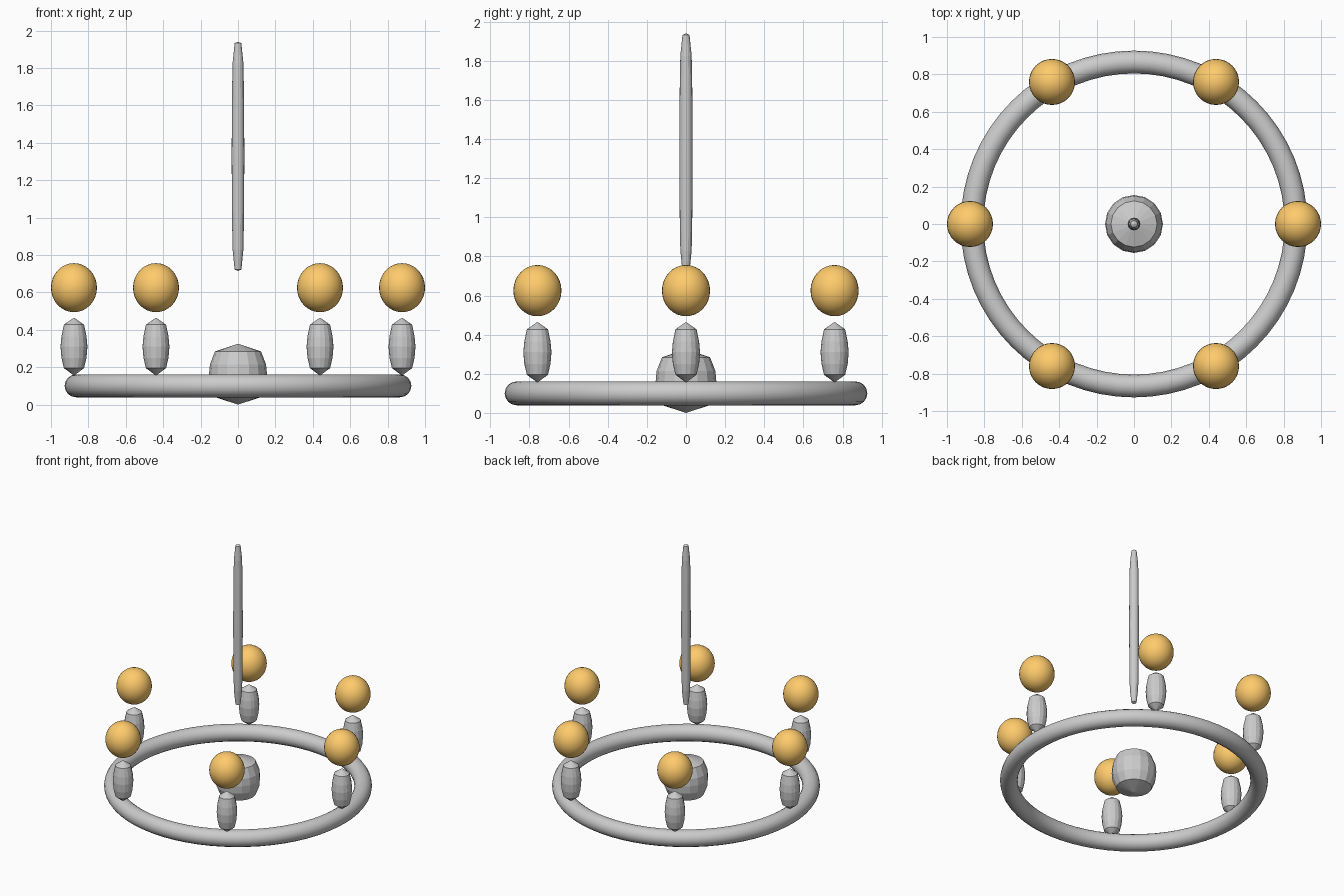
import bpy, bmesh, math

if "Cube" in bpy.data.objects:
    bpy.data.objects.remove(bpy.data.objects["Cube"])

SIDES = 16


def lathe(name, profile, loc, smooth=False):
    """Revolve (radius, z) points around z; radius 0 closes to a tip."""
    bm = bmesh.new()
    rings = []
    for r, z in profile:
        if r == 0:
            rings.append([bm.verts.new((0, 0, z))] * SIDES)
        else:
            rings.append([bm.verts.new((r * math.cos(2 * math.pi * i / SIDES),
                                        r * math.sin(2 * math.pi * i / SIDES), z))
                          for i in range(SIDES)])
    for a, b in zip(rings, rings[1:]):
        for i in range(SIDES):
            j = (i + 1) % SIDES
            bm.faces.new(list(dict.fromkeys([a[i], a[j], b[j], b[i]])))
    bmesh.ops.recalc_face_normals(bm, faces=bm.faces)
    mesh = bpy.data.meshes.new(name)
    bm.to_mesh(mesh)
    bm.free()
    obj = bpy.data.objects.new(name, mesh)
    obj.location = loc
    bpy.context.collection.objects.link(obj)
    return obj


amber = bpy.data.materials.new("amber_glass")
amber.diffuse_color = (1.0, 0.6, 0.15, 1)
amber.use_nodes = True
amber.node_tree.nodes["Principled BSDF"].inputs["Base Color"].default_value = amber.diffuse_color

# Hoop
bpy.ops.mesh.primitive_torus_add(location=(0, 0, 0.1), major_radius=0.866,
                                 minor_radius=0.061, major_segments=64,
                                 minor_segments=16)
bpy.context.object.name = "hoop"
bpy.ops.object.shade_smooth()

# Central faceted hub
lathe("hub", [(0, 0), (0.123, 0.04), (0.150, 0.105), (0.155, 0.162),
              (0.150, 0.215), (0.123, 0.284), (0, 0.325)], (0, 0, 0))

# Hanging stem with tapered ends
lathe("stem", [(0, 0.715), (0.018, 0.722), (0.029, 0.83), (0.032, 1.0),
               (0.034, 1.33), (0.032, 1.66), (0.029, 1.825),
               (0.018, 1.932), (0, 1.94)], (0, 0, 0))

# Six lamp holders with globes above
for k in range(6):
    a = k * math.pi / 3
    x, y = 0.877 * math.cos(a), 0.877 * math.sin(a)
    lathe(f"lamp_holder_{k + 1}",
          [(0, 0.155), (0.054, 0.195), (0.067, 0.25), (0.072, 0.31),
           (0.067, 0.365), (0.054, 0.427), (0, 0.465)], (x, y, 0))
    bpy.ops.mesh.primitive_uv_sphere_add(segments=32, ring_count=16, radius=1,
                                         location=(x, y, 0.625))
    globe = bpy.context.object
    globe.name = f"globe_{k + 1}"
    globe.scale = (0.123, 0.123, 0.131)
    globe.data.materials.append(amber)
    bpy.ops.object.shade_smooth()
